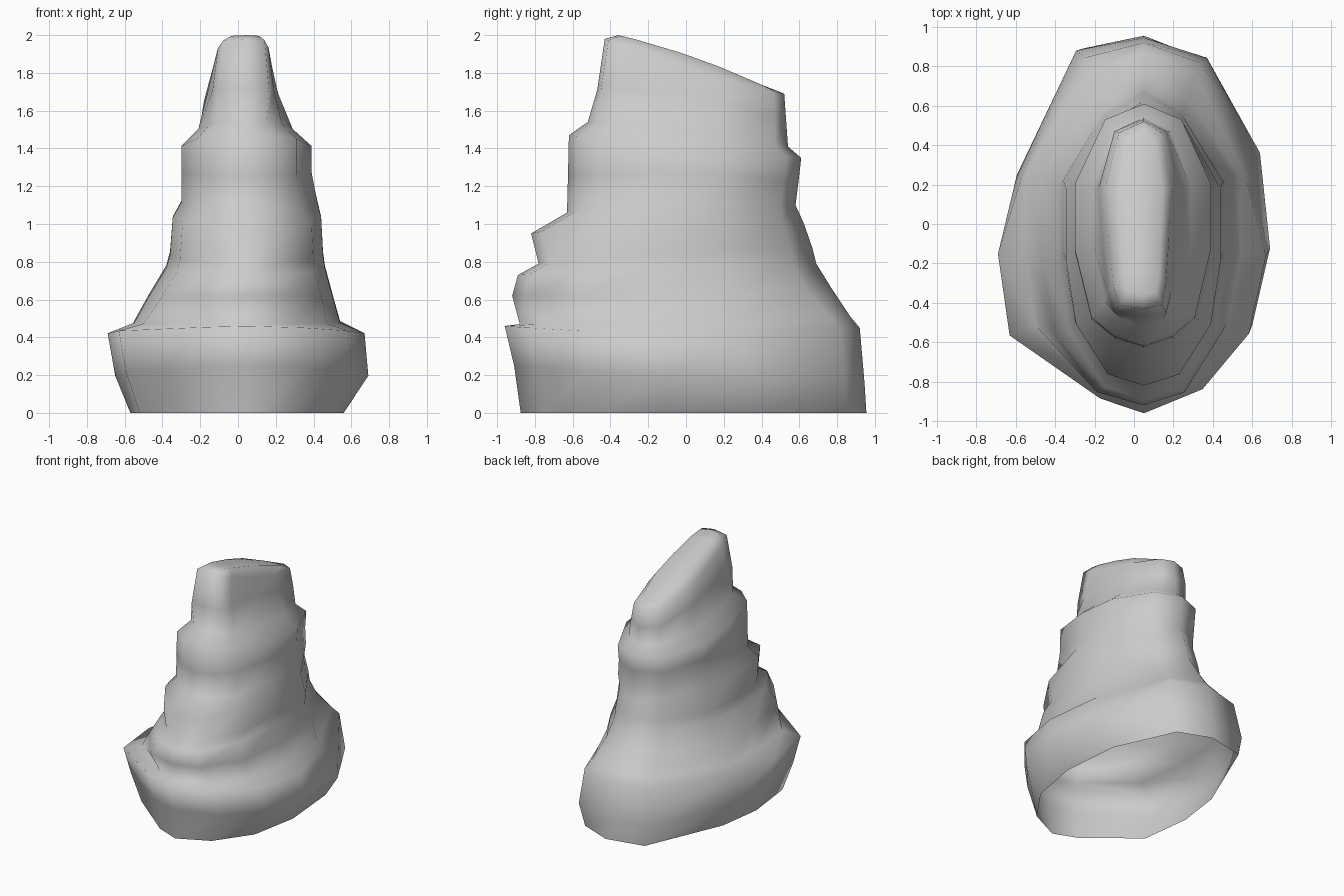
import bpy
import bmesh

cube = bpy.data.objects.get("Cube")
if cube:
    bpy.data.objects.remove(cube, do_unlink=True)

CENTRE_X = 0.05


def mirrored(half):
    return half + [(-u, v) for u, v in half[-2:0:-1]]


# Unit outlines, starting at the back and running round the left side
BASE = [(0, 1), (.5, .89), (.92, .37), (1, -.15), (.86, -.57), (.48, -.87),
        (0, -1), (-.3, -.92), (-.92, -.58), (-1, -.14), (-.92, .25), (-.49, .93)]
# The rim and its ledge draw in towards the back
RIM = [(0, 1), (.46, .89), (.83, .27)] + BASE[3:10] + [(-.84, .27), (-.4, .92)]
LEDGE = [(0, 1), (.52, .88), (1, .28)] + BASE[3:10] + [(-1, .28), (-.46, .9)]
SLOPE = mirrored([(0, 1), (.48, .84), (1, .38), (1, -.12), (.87, -.57), (.46, -.92), (0, -1)])
MIDDLE = mirrored([(0, 1), (.56, .87), (1, .34), (1, -.2), (.76, -.76), (.42, -.92), (0, -1)])
TOP = mirrored([(0, 1), (.65, .88), (1, .3), (.92, -.2), (.8, -.75), (.65, -.96), (0, -1)])

# Each layer: outline, height at front / side / back, y front / back, x right / left
LAYERS = [
    (BASE, 0, 0, 0, -.875, .955, -.57, .56),
    (BASE, .25, .19, .16, -.91, .945, -.65, .69),
    (RIM, .46, .42, .45, -.96, .92, -.69, .67),
    (LEDGE, .47, .48, .51, -.88, .87, -.55, .54),
    (SLOPE, .62, .62, .66, -.92, .77, -.47, .50),
    (SLOPE, .73, .77, .79, -.89, .69, -.38, .46),
    (SLOPE, .79, .84, .87, -.78, .67, -.36, .45),
    (SLOPE, .95, 1.04, 1.0, -.82, .625, -.345, .44),
    (MIDDLE, 1.06, 1.12, 1.1, -.63, .58, -.30, .42),
    (MIDDLE, 1.25, 1.27, 1.22, -.625, .595, -.30, .39),
    (MIDDLE, 1.47, 1.40, 1.35, -.62, .61, -.30, .39),
    (MIDDLE, 1.54, 1.49, 1.41, -.52, .54, -.21, .29),
    (TOP, 1.71, 1.68, 1.55, -.47, .53, -.18, .225),
    (TOP, 1.98, 1.81, 1.69, -.43, .52, -.145, .19),
    (TOP, 2.0, 1.88, 1.71, -.36, .46, -.08, .145),
]


def add_ring(bm, outline, z_front, z_side, z_back, y_front, y_back, x_right, x_left):
    ring = []
    for u, v in outline:
        x = CENTRE_X + u * (x_left - CENTRE_X if u > 0 else CENTRE_X - x_right)
        y = (y_front + y_back) / 2 + v * (y_back - y_front) / 2
        # Smooth tilt of the layer from front to back
        z = z_side + v * (z_back - z_front) / 2 + v * v * ((z_front + z_back) / 2 - z_side)
        ring.append(bm.verts.new((x, y, z)))
    return ring


# Stacked rock strata, open underneath
bm = bmesh.new()
rings = [add_ring(bm, *layer) for layer in LAYERS]
for low, high in zip(rings, rings[1:]):
    for i in range(len(low)):
        j = (i + 1) % len(low)
        bm.faces.new((low[j], low[i], high[i], high[j]))

# Crown: strips across the ridge
top = rings[-1]
n = len(top)
bm.faces.new((top[0], top[1], top[-1]))
for i in range(1, n // 2 - 1):
    bm.faces.new((top[i], top[i + 1], top[n - i - 1], top[n - i]))
bm.faces.new((top[n // 2 - 1], top[n // 2], top[n // 2 + 1]))

bmesh.ops.recalc_face_normals(bm, faces=bm.faces)
for face in bm.faces:
    face.smooth = True

mesh = bpy.data.meshes.new("rock_spire")
bm.to_mesh(mesh)
bm.free()
rock = bpy.data.objects.new("rock_spire", mesh)
bpy.context.collection.objects.link(rock)

# Plain stone colour
stone = bpy.data.materials.new("stone_grey")
stone.use_nodes = True
colour = (.6, .6, .6, 1)
stone.diffuse_color = colour
stone.node_tree.nodes["Principled BSDF"].inputs["Base Color"].default_value = colour
mesh.materials.append(stone)
